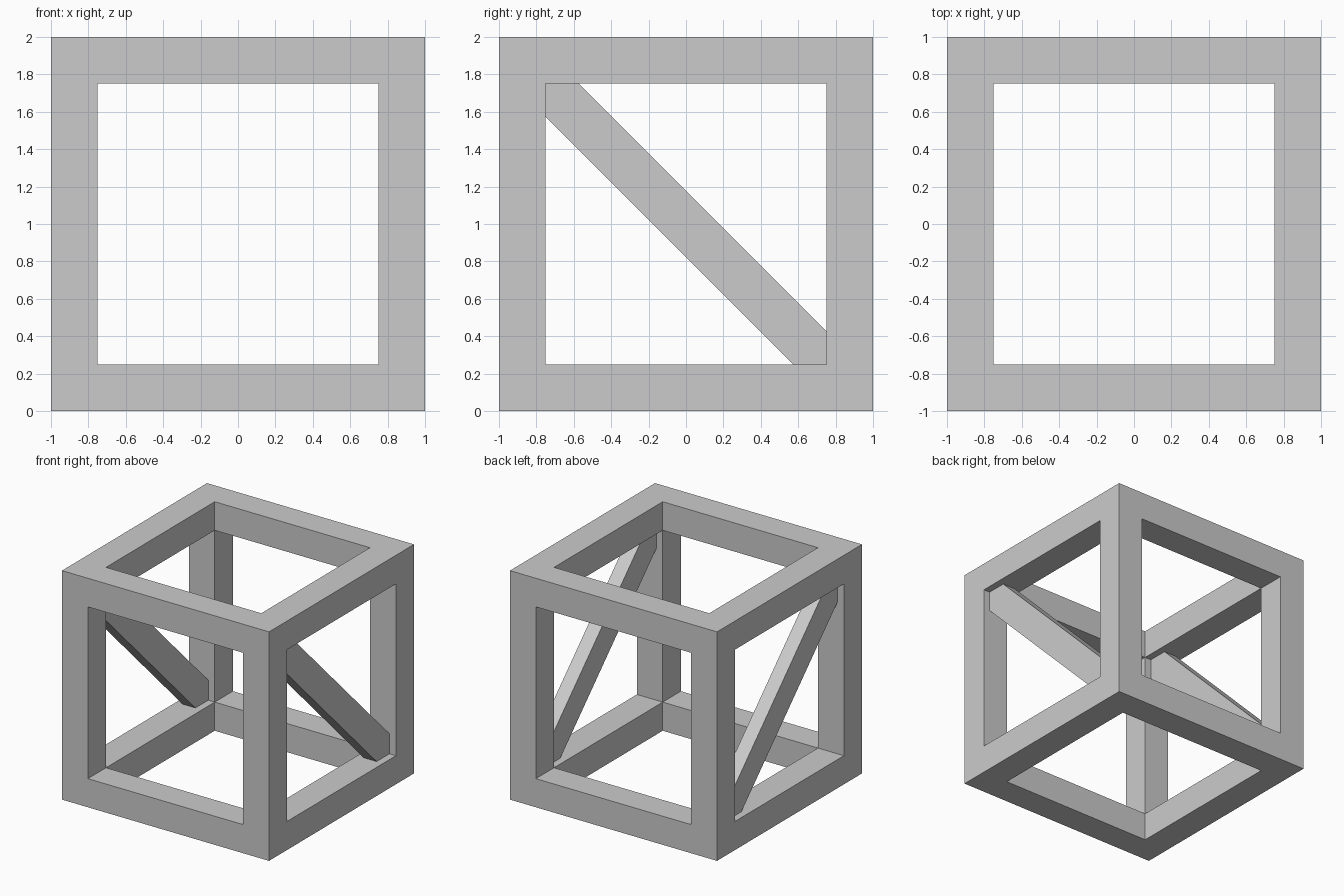
import bpy
import bmesh

if "Cube" in bpy.data.objects:
    bpy.data.objects.remove(bpy.data.objects["Cube"])

SIZE = 2.0          # outer cube
BAR = 0.25          # frame bar width
OPEN = SIZE - 2 * BAR
MID = SIZE / 2


def add_box(name, dims):
    bpy.ops.mesh.primitive_cube_add(size=1, location=(0, 0, MID))
    obj = bpy.context.object
    obj.name = name
    obj.scale = dims
    bpy.ops.object.transform_apply(location=True, rotation=False, scale=True)
    return obj


# Open cube frame: solid cube with a square opening cut along each axis
frame = add_box("cube_frame", (SIZE, SIZE, SIZE))
cutters = []
for axis in range(3):
    dims = [OPEN] * 3
    dims[axis] = SIZE + 1
    cutter = add_box("opening_cutter", dims)
    cutter.hide_render = True
    cutters.append(cutter)
    mod = frame.modifiers.new("opening", 'BOOLEAN')
    mod.operation = 'DIFFERENCE'
    mod.solver = 'EXACT'
    mod.object = cutter

bpy.context.view_layer.objects.active = frame
for mod in list(frame.modifiers):
    bpy.ops.object.modifier_apply(modifier=mod.name)
for cutter in cutters:
    bpy.data.objects.remove(cutter, do_unlink=True)


# Diagonal brace: six-sided profile fitted into the side opening, extruded in x
def add_brace(name, x_center, thickness=0.125):
    h = OPEN / 2
    c = h - BAR / 2 ** 0.5
    c = h - (h - c)
    d = BAR / 2 ** 0.5
    profile = [(-h, h), (-h, h - d), (h - d, -h), (h, -h), (h, -h + d), (-h + d, h)]
    bm = bmesh.new()
    x0 = x_center - thickness / 2
    face = bm.faces.new([bm.verts.new((x0, y, MID + z)) for y, z in profile])
    ext = bmesh.ops.extrude_face_region(bm, geom=[face])
    verts = [g for g in ext["geom"] if isinstance(g, bmesh.types.BMVert)]
    bmesh.ops.translate(bm, verts=verts, vec=(thickness, 0, 0))
    bmesh.ops.recalc_face_normals(bm, faces=bm.faces)
    mesh = bpy.data.meshes.new(name)
    bm.to_mesh(mesh)
    bm.free()
    bpy.context.collection.objects.link(bpy.data.objects.new(name, mesh))


for side, sign in (("left", -1), ("right", 1)):
    add_brace(side + "_brace", sign * (MID - BAR / 2))
